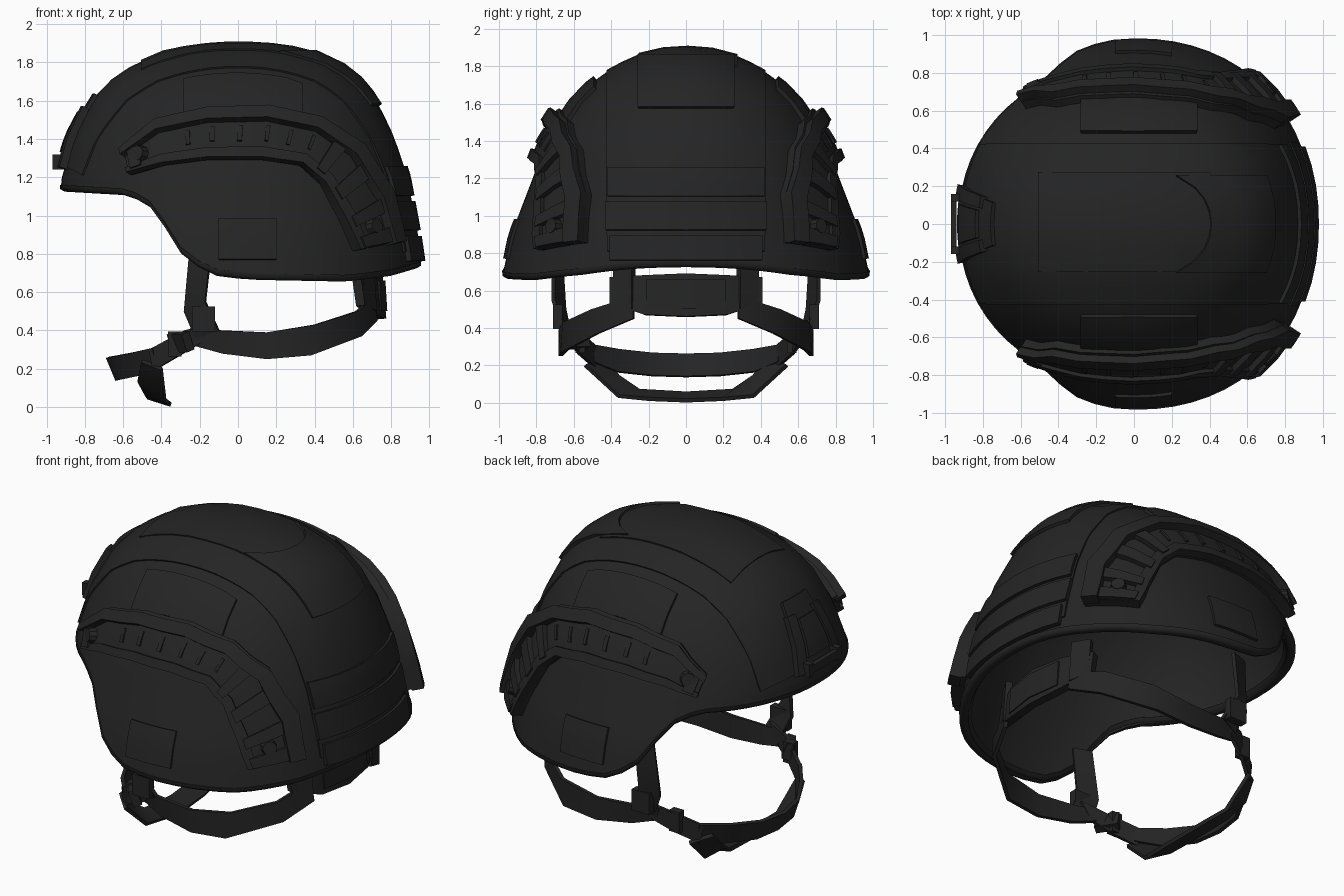
import bpy, bmesh, math
from mathutils import Vector, Matrix

if bpy.data.objects.get("Cube"):
    bpy.data.objects.remove(bpy.data.objects["Cube"])

black = bpy.data.materials.new("matte_black")
black.use_nodes = True
COLOR = (0.018, 0.018, 0.018, 1)
black.diffuse_color = COLOR
black.node_tree.nodes["Principled BSDF"].inputs["Base Color"].default_value = COLOR

# Shell radii by height: z, front, back, side
RADII = [(1.895, 0, 0, 0), (1.88, .22, .24, .16), (1.845, .39, .39, .28), (1.775, .55, .54, .415),
         (1.70, .66, .635, .52), (1.60, .755, .715, .615), (1.40, .86, .81, .745),
         (1.20, .92, .875, .82), (.90, .95, .93, .935), (.66, .96, .965, .985)]
# Rim height by position along the shell, front to back
RIM = [(-1, 1.14), (-.62, 1.12), (-.5, 1.06), (-.42, .97), (-.35, .85), (-.27, .77),
       (-.12, .70), (.05, .68), (.6, .67), (.85, .70), (1, .74)]
POWER = 2.15  # plan sections are slightly fuller than ellipses


def interp(table, v):
    rows = sorted(table)
    v = min(max(v, rows[0][0]), rows[-1][0])
    for a, b in zip(rows, rows[1:]):
        if v <= b[0]:
            t = (v - a[0]) / (b[0] - a[0])
            return [p + (q - p) * t for p, q in zip(a[1:], b[1:])]


def field(p):
    front, back, side = [max(r, .001) for r in interp(RADII, p.z)]
    fx, fy = abs(p.x) / (front if p.x < 0 else back), abs(p.y) / side
    return (fx ** POWER + fy ** POWER) ** (1 / POWER)


def on_shell(origin, direction, lift=0.0, level=False):
    """Cast from inside to the shell, then lift along its normal or level outward."""
    o, d = Vector(origin), Vector(direction).normalized()
    lo, hi = 0.0, 2.0
    for _ in range(30):
        mid = (lo + hi) / 2
        p = o + d * mid
        if field(p) < 1 and p.z < RADII[0][0]:
            lo = mid
        else:
            hi = mid
    p, e = o + d * lo, .02
    axes = [Vector(v) * e for v in ((1, 0, 0), (0, 1, 0), (0, 0, 1))]
    n = Vector([field(p + a) - field(p - a) for a in axes])
    if level:
        n.z = 0
    return p + n.normalized() * lift


def finish(name, bm, thick=0, mirror=False, offset=0.0, angle=35):
    bmesh.ops.recalc_face_normals(bm, faces=bm.faces)
    mesh = bpy.data.meshes.new(name)
    bm.to_mesh(mesh)
    bm.free()
    mesh.materials.append(black)
    ob = bpy.data.objects.new(name, mesh)
    bpy.context.collection.objects.link(ob)
    bpy.ops.object.select_all(action='DESELECT')
    ob.select_set(True)
    bpy.context.view_layer.objects.active = ob
    if thick:
        m = ob.modifiers.new("Thickness", 'SOLIDIFY')
        m.thickness, m.offset = thick, offset
        bpy.ops.object.modifier_apply(modifier=m.name)
    if mirror:
        m = ob.modifiers.new("Mirror", 'MIRROR')
        m.use_axis = (False, True, False)
        m.use_mirror_merge = False
        bpy.ops.object.modifier_apply(modifier=m.name)
    bpy.ops.object.shade_smooth_by_angle(angle=math.radians(angle))


def grid(name, rows, thick, closed=False, **kw):
    bm = bmesh.new()
    vs = [[bm.verts.new(p) for p in row] for row in rows]
    for r, s in zip(vs, vs[1:]):
        n = len(r)
        for i in range(n if closed else n - 1):
            bm.faces.new((r[i], r[(i + 1) % n], s[(i + 1) % n], s[i]))
    bmesh.ops.remove_doubles(bm, verts=bm.verts, dist=.0005)
    finish(name, bm, thick, **kw)


def lerp_line(pts, t):
    """Point at fraction t along evenly counted points."""
    u = t * (len(pts) - 1)
    i = min(int(u), len(pts) - 2)
    return Vector(pts[i]).lerp(Vector(pts[i + 1]), u - i)


def cast(kind, u, v, lift):
    """Map two coordinates to the shell from one side."""
    origin, direction = {"side": ((u, 0, v), (0, 1, 0)), "back": ((0, u, v), (1, 0, 0)),
                         "front": ((0, u, v), (-1, 0, 0)), "top": ((u, v, 1), (0, 0, 1))}[kind]
    return on_shell(origin, direction, lift, level=kind == "side")


def patch(name, kind, edge_a, edge_b, lift, thick, nu=8, nv=4, mirror=False):
    rows = []
    for j in range(nv + 1):
        row = []
        for i in range(nu + 1):
            p = lerp_line(edge_a, i / nu).lerp(lerp_line(edge_b, i / nu), j / nv)
            row.append(cast(kind, p.x, p.y, lift))
        rows.append(row)
    grid(name, rows, thick, mirror=mirror)


def rect(name, kind, u0, u1, v0, v1, lift=.008, thick=.03, **kw):
    patch(name, kind, [(u0, v0), (u1, v0)], [(u0, v1), (u1, v1)], lift, thick, **kw)


def box(name, center, size, out=None, mirror=False):
    bm = bmesh.new()
    rot = Vector(out).to_track_quat('Z', 'Y').to_matrix().to_4x4() if out else Matrix()
    bmesh.ops.create_cube(bm, size=1, matrix=Matrix.Translation(center) @ rot @ Matrix.Diagonal((*size, 1)))
    finish(name, bm, mirror=mirror)


# Helmet shell, from crown to the shaped rim
SEG = 64
angles = [2 * math.pi * i / SEG for i in range(SEG)]


def plan(value):
    return math.copysign(abs(value) ** (2 / POWER), value)


def shell_point(a, z):
    front, back, side = interp(RADII, z)
    c = plan(math.cos(a))
    return Vector((c * (front if c < 0 else back), plan(math.sin(a)) * side, z))


def rim_z(a):
    return interp(RIM, plan(math.cos(a)))[0]


rows = [[shell_point(a, r[0]) for a in angles] for r in RADII[:8]]
for k in range(1, 7):
    rows.append([shell_point(a, 1.2 + (rim_z(a) - 1.2) * k / 6) for a in angles])
grid("helmet_shell", rows, .05, closed=True, offset=-1.0)

# Rolled rim of the cover
edging = []
for a in angles + angles[:1]:
    p = shell_point(a, rim_z(a))
    out = Vector((p.x, p.y, 0)).normalized()
    edging.append([p + out * x + Vector((0, 0, z)) for x, z in
                   ((0, .02), (0, 0), (-.02, -.012), (-.045, -.008), (-.065, .02))])
grid("rim_edging", edging, .006, angle=80)

# Centre band of the cover, running front to back
band = []
for k in range(29):
    t = math.radians(2 + 150 * k / 28)
    band.append([on_shell((0, .42 * j / 5, .78), (math.cos(t), 0, math.sin(t)), .004)
                 for j in range(-5, 6)])
grid("cover_centre_band", band, .012)

# Fabric patches on the cover
rect("top_patch", "top", -.5, .40, -.25, .27, .008, .02)
rect("crown_rear_patch", "back", -.25, .25, 1.57, 1.84, .012)
rect("upper_side_patch", "top", -.28, .33, .48, .65, mirror=True)
rect("lower_side_patch", "side", -.1, .2, .77, .98, .006, .02, mirror=True)
for i, (low, high, wide) in enumerate([(1.10, 1.25, .41), (.92, 1.07, .42), (.76, .89, .40)]):
    rect(f"rear_strip_{i + 1}", "back", -wide, wide, low, high, .014, .03)

# Accessory rails: base, lips, ribs and teeth
upper = [(-.57, 1.34), (-.40, 1.49), (-.15, 1.55), (.15, 1.56), (.40, 1.50), (.60, 1.36), (.74, 1.12), (.80, .86)]
lower = [(-.55, 1.22), (-.38, 1.27), (-.15, 1.30), (.12, 1.30), (.32, 1.27), (.43, 1.17), (.53, .98), (.60, .82)]


def between(t, f):
    p = lerp_line(lower, t).lerp(lerp_line(upper, t), f)
    return (p.x, p.y)


steps = [i / 14 for i in range(15)]


def rail_strip(name, f0, f1, lift, thick, ts=steps):
    patch(name, "side", [between(t, f0) for t in ts], [between(t, f1) for t in ts],
          lift, thick, nu=len(ts) - 1, nv=2, mirror=True)


rail_strip("rail_base", 0, 1, .025, .05)
rail_strip("rail_upper_lip", .76, 1, .065, .07)
rail_strip("rail_lower_lip", 0, .2, .045, .05)
for i, t in enumerate((.02, .64, .75, .86, .95)):
    rail_strip(f"rail_rib_{i + 1}", .1, .95, .055, .05, [t, t + .02, t + .045])
for i in range(6):
    t = .22 + .07 * i
    rail_strip(f"rail_tooth_{i + 1}", .35, .65, .05, .02, [t, t + .012])
for i, t in enumerate((.06, .93)):
    p = cast("side", *between(t, .5), .06)
    bm = bmesh.new()
    rot = Vector((p.x, p.y, .2)).to_track_quat('Z', 'Y').to_matrix().to_4x4()
    bmesh.ops.create_cone(bm, cap_ends=True, segments=10, radius1=.05, radius2=.04, depth=.05,
                          matrix=Matrix.Translation(p) @ rot)
    finish(f"rail_bolt_{i + 1}", bm, mirror=True)

# Front mount: tapered plate, side arms and lower bracket
patch("front_mount_plate", "front", [(-.2, 1.24), (.2, 1.24)], [(-.11, 1.62), (.11, 1.62)], .015, .03)
patch("front_mount_centre", "front", [(-.1, 1.32), (.1, 1.32)], [(-.07, 1.52), (.07, 1.52)], .035, .03)
patch("front_mount_arm", "front", [(.13, 1.24), (.2, 1.24)], [(.08, 1.55), (.14, 1.55)], .03, .04, mirror=True)
box("front_mount_bracket", (-.955, 0, 1.28), (.03, .32, .05))
box("front_mount_post", (-.93, .14, 1.28), (.08, .04, .08), mirror=True)


# Straps, each lofted between two edges
def strap(name, edge_a, edge_b, thick=.022, mirror=True):
    grid(name, [edge_a, edge_b], thick, mirror=mirror)


strap("front_strap", [(-.25, .67, .82), (-.28, .65, .5), (-.22, .62, .36)],
      [(-.14, .71, .82), (-.17, .71, .55), (-.1, .66, .40)])
strap("rear_strap",
      [(-.25, .62, .41), (-.1, .65, .40), (.15, .67, .39), (.4, .65, .43), (.62, .5, .50), (.70, .28, .57)],
      [(-.22, .60, .32), (-.08, .64, .28), (.15, .67, .25), (.38, .66, .27), (.64, .47, .37), (.72, .28, .45)])
strap("cheek_strap", [(-.14, .64, .44), (-.28, .6, .40), (-.46, .48, .30)],
      [(-.2, .62, .33), (-.32, .57, .26), (-.44, .49, .19)])


def both_sides(half):
    return half + [(x, -y, z) for x, y, z in half[-2::-1]]


strap("chin_front_strap", both_sides([(-.44, .5, .31), (-.55, .36, .285), (-.65, .18, .265), (-.68, 0, .26)]),
      both_sides([(-.42, .5, .22), (-.51, .37, .165), (-.61, .18, .145), (-.63, 0, .14)]), mirror=False)
strap("chin_under_strap", both_sides([(-.50, .45, .24), (-.52, .36, .14), (-.48, .25, .065), (-.47, 0, .05)]),
      both_sides([(-.40, .54, .20), (-.38, .36, .035), (-.36, .2, .02), (-.35, 0, .012)]), mirror=False)

# Strap fittings and side release buckle
box("strap_slider", (-.18, .685, .46), (.12, .05, .13), mirror=True)
box("strap_loop", (-.33, .565, .33), (.07, .05, .13), mirror=True)
box("chin_buckle", (-.3, -.59, .34), (.14, .05, .1), out=(-.3, -.2, 1))

# Nape pad with its raised centre and hangers
strap("nape_pad", both_sides([(.62, .40, .67), (.70, .22, .68), (.73, 0, .69)]),
      both_sides([(.64, .40, .53), (.72, .22, .47), (.75, 0, .46)]), .05, mirror=False)
strap("nape_centre", both_sides([(.725, .21, .66), (.755, 0, .66)]),
      both_sides([(.735, .21, .50), (.765, 0, .50)]), .03, mirror=False)
strap("nape_hanger", [(.63, .38, .76), (.65, .38, .53)], [(.69, .28, .76), (.71, .28, .5)], .04)
